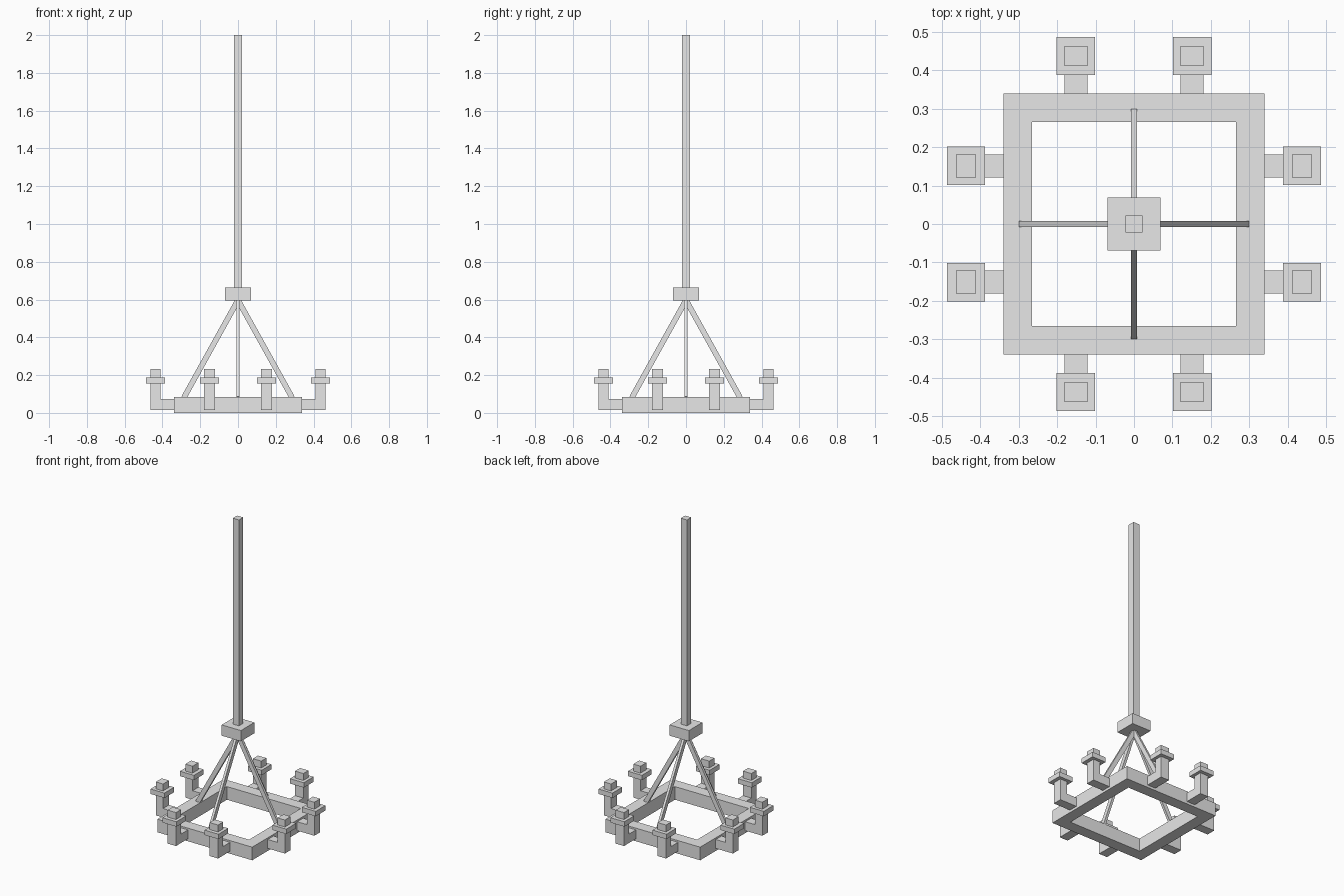
import bpy
import bmesh
from math import pi
from mathutils import Matrix, Vector

if "Cube" in bpy.data.objects:
    bpy.data.objects.remove(bpy.data.objects["Cube"], do_unlink=True)

GREY = (0.8, 0.8, 0.8, 1)
grey = bpy.data.materials.new("plain_grey")
grey.use_nodes = True
grey.diffuse_color = GREY
grey.node_tree.nodes["Principled BSDF"].inputs["Base Color"].default_value = GREY


def finish(name, bm, matrix=None):
    """Turn a bmesh into a flat-shaded grey object."""
    if matrix:
        bm.transform(matrix)
    bmesh.ops.recalc_face_normals(bm, faces=bm.faces)
    mesh = bpy.data.meshes.new(name)
    bm.to_mesh(mesh)
    bm.free()
    mesh.materials.append(grey)
    obj = bpy.data.objects.new(name, mesh)
    bpy.context.collection.objects.link(obj)
    return obj


def box(name, low, high, matrix=None):
    low, high = Vector(low), Vector(high)
    bm = bmesh.new()
    bmesh.ops.create_cube(bm, size=1)
    bm.transform(Matrix.Translation((low + high) / 2) @ Matrix.Diagonal(high - low).to_4x4())
    return finish(name, bm, matrix)


def extruded(name, profile, low, high, matrix):
    """Extrude an x-z outline along y."""
    bm = bmesh.new()
    face = bm.faces.new([bm.verts.new((x, low, z)) for x, z in profile])
    grown = bmesh.ops.extrude_face_region(bm, geom=[face])["geom"]
    verts = [v for v in grown if isinstance(v, bmesh.types.BMVert)]
    bmesh.ops.translate(bm, verts=verts, vec=(0, high - low, 0))
    return finish(name, bm, matrix)


# Hanging pole and hub
box("pole", (-0.022, -0.022, 0.665), (0.022, 0.022, 2))
box("hub", (-0.069, -0.069, 0.595), (0.069, 0.069, 0.665))

# Square frame: a rectangular section carried round four corners
bm = bmesh.new()
section = [(0.34, 0), (0.34, 0.085), (0.265, 0.085), (0.265, 0)]
corners = [[bm.verts.new((sx * r, sy * r, z)) for r, z in section]
           for sx, sy in ((1, 1), (-1, 1), (-1, -1), (1, -1))]
for i, here in enumerate(corners):
    there = corners[(i + 1) % 4]
    for j in range(4):
        k = (j + 1) % 4
        bm.faces.new((here[j], here[k], there[k], there[j]))
finish("square_frame", bm)

# Each side carries one sloping rod and two candle holders
ARM = [(0.34, 0.016), (0.463, 0.016), (0.463, 0.156),
       (0.411, 0.156), (0.411, 0.074), (0.34, 0.074)]
foot, apex = Vector((0.287, 0, 0.08)), Vector((0.002, 0, 0.593))
slope = foot - apex
for side, label in enumerate(("left", "back", "right", "front")):
    turn = Matrix.Rotation(side * pi / 2, 4, "Z")
    tilt = turn @ Matrix.Translation(apex) @ slope.to_track_quat("Z", "Y").to_matrix().to_4x4()
    box(label + "_rod", (-0.008, -0.0145, 0), (0.008, 0.0145, slope.length), tilt)
    for n, y in enumerate((-0.151, 0.151), 1):
        tag = f"{label}_{n}"
        extruded("candle_arm_" + tag, ARM, y - 0.03, y + 0.03, turn)
        box("drip_tray_" + tag, (0.387, y - 0.05, 0.156), (0.487, y + 0.05, 0.188), turn)
        box("candle_" + tag, (0.411, y - 0.03, 0.188), (0.463, y + 0.03, 0.233), turn)
